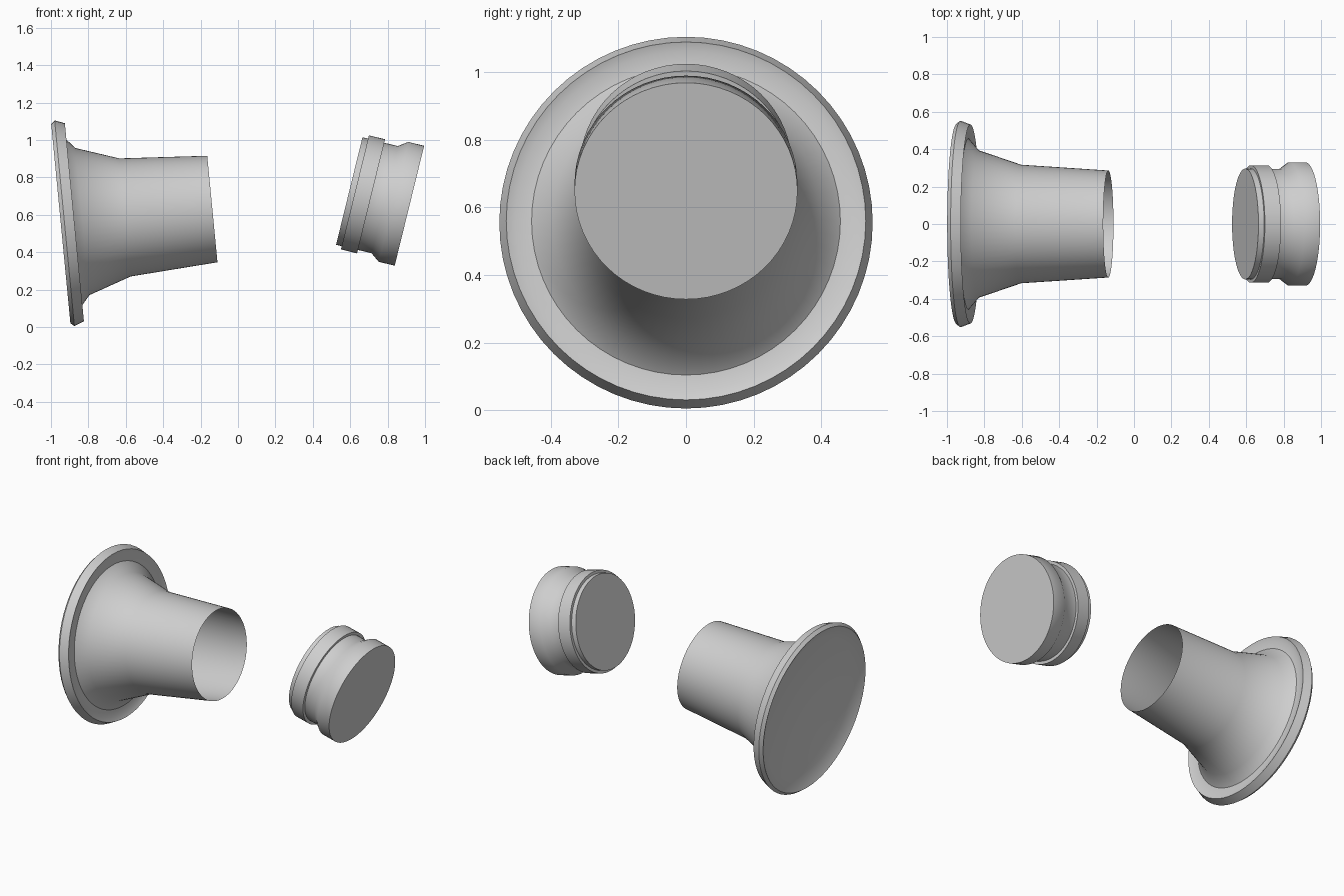
import bpy, bmesh, math
from mathutils import Vector

cube = bpy.data.objects.get("Cube")
if cube:
    bpy.data.objects.remove(cube, do_unlink=True)

# One plain grey for both parts
GREY = (0.62, 0.62, 0.62, 1.0)
grey = bpy.data.materials.new("light_grey")
grey.use_nodes = True
grey.diffuse_color = GREY
grey.node_tree.nodes["Principled BSDF"].inputs["Base Color"].default_value = GREY


def lathe(name, profile, center, tilt, steps=64):
    """Spin a (radius, height) profile round z, then lay it over by tilt degrees."""
    bm = bmesh.new()
    verts = [bm.verts.new((r, 0, h)) for r, h in profile]
    edges = [bm.edges.new(pair) for pair in zip(verts, verts[1:])]
    bmesh.ops.spin(bm, geom=verts + edges, cent=(0, 0, 0), axis=(0, 0, 1),
                   angle=math.tau, steps=steps, use_merge=True)
    bmesh.ops.remove_doubles(bm, verts=bm.verts, dist=1e-4)
    bmesh.ops.recalc_face_normals(bm, faces=bm.faces)
    # Profiles start with the bottom cap, which must face down
    bm.normal_update()
    lowest = min(bm.faces, key=lambda f: f.calc_center_median().xy.length
                 + abs(f.calc_center_median().z))
    if lowest.normal.z > 0:
        bmesh.ops.reverse_faces(bm, faces=bm.faces)
    mesh = bpy.data.meshes.new(name)
    bm.to_mesh(mesh)
    bm.free()
    mesh.materials.append(grey)
    obj = bpy.data.objects.new(name, mesh)
    bpy.context.collection.objects.link(obj)
    obj.location = Vector(center)
    obj.rotation_euler.y = math.radians(tilt)
    bpy.ops.object.select_all(action='DESELECT')
    obj.select_set(True)
    bpy.context.view_layer.objects.active = obj
    bpy.ops.object.shade_smooth_by_angle(angle=math.radians(40))
    return obj


# Flared cup: recessed base, rounded rim, groove, flare and open neck
lathe("flared_cup", [
    (0, 0.02), (0.455, 0.02),
    (0.535, -0.02), (0.5525, 0.0), (0.532, 0.053),
    (0.505, 0.042), (0.457, 0.042),
    (0.395, 0.096), (0.317, 0.325), (0.286, 0.794),
], (-0.9275, 0, 0.555), 84.5)

# Closed plug: stepped collar, waist and wide head
lathe("plug", [
    (0, 0), (0.296, 0), (0.296, 0.031),
    (0.314, 0.031), (0.314, 0.12),
    (0.295, 0.12), (0.295, 0.195),
    (0.33, 0.243), (0.33, 0.331), (0, 0.331),
], (0.595, 0, 0.7275), 103.8)
